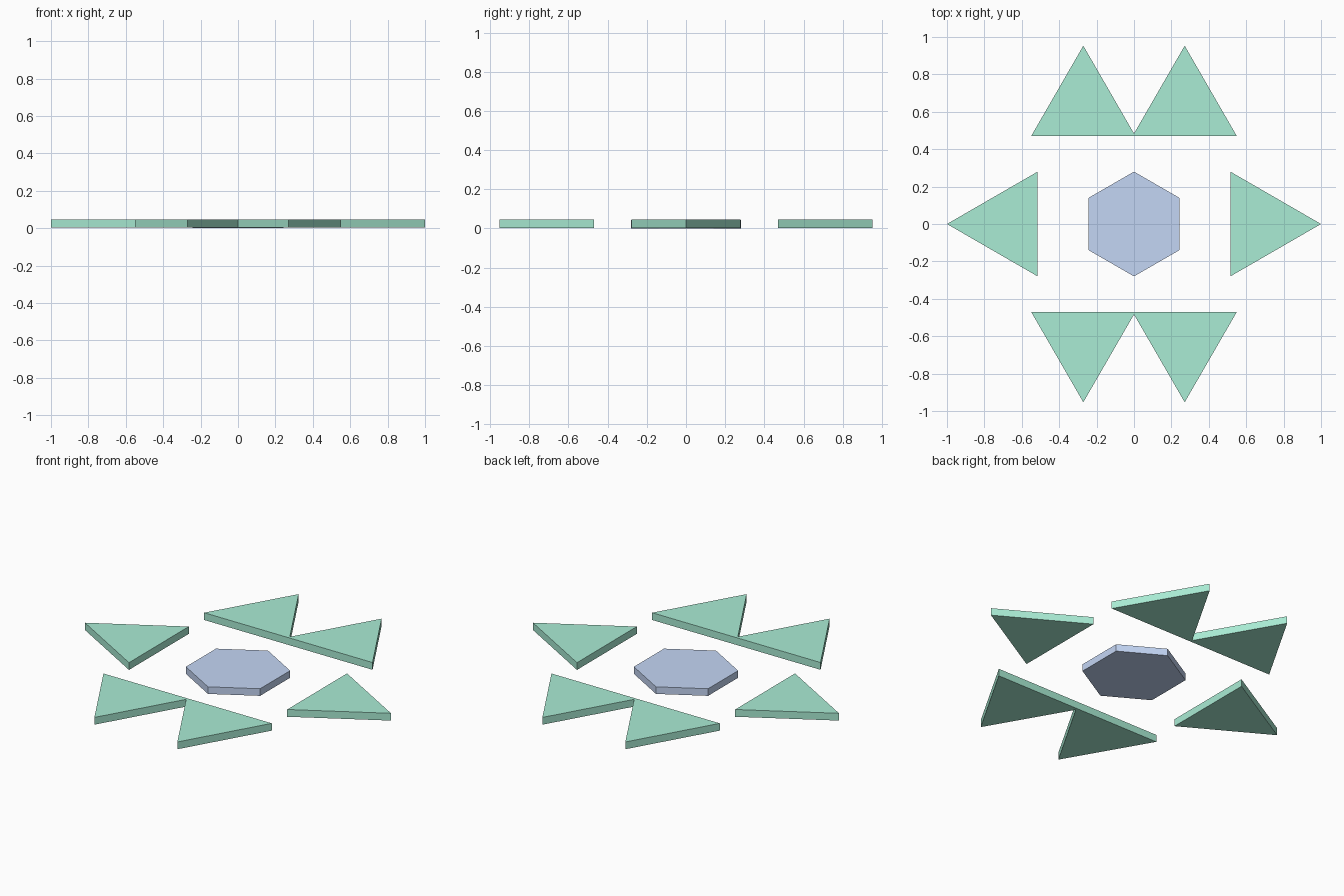
import bpy, bmesh
from math import sin, cos, radians

if "Cube" in bpy.data.objects:
    bpy.data.objects.remove(bpy.data.objects["Cube"])


def material(name, color):
    m = bpy.data.materials.new(name)
    m.diffuse_color = (*color, 1)
    m.use_nodes = True
    m.node_tree.nodes["Principled BSDF"].inputs["Base Color"].default_value = m.diffuse_color
    return m


GREEN = material("green", (0.40, 0.84, 0.66))
BLUE = material("blue", (0.55, 0.67, 0.91))


def tile(name, sides, radius, angle, x, y, z0, z1, mat):
    """Flat regular polygon slab with its first corner pointing along angle."""
    bm = bmesh.new()
    corners = [radians(angle + 360 * i / sides) for i in range(sides)]
    face = bm.faces.new([bm.verts.new((radius * cos(a), radius * sin(a), 0)) for a in corners])
    out = bmesh.ops.extrude_face_region(bm, geom=[face])
    top = [v for v in out["geom"] if isinstance(v, bmesh.types.BMVert)]
    bmesh.ops.translate(bm, verts=top, vec=(0, 0, z1 - z0))
    bmesh.ops.recalc_face_normals(bm, faces=bm.faces)
    mesh = bpy.data.meshes.new(name)
    bm.to_mesh(mesh)
    bm.free()
    mesh.materials.append(mat)
    ob = bpy.data.objects.new(name, mesh)
    ob.location = (x, y, z0)
    bpy.context.collection.objects.link(ob)


# Centre hexagon, sitting a hair lower than the triangles
tile("centre_hexagon", 6, 0.28, 90, 0, 0, 0, 0.042, BLUE)

# Side triangles pointing outward, and front / back pairs
for s, side in ((1, "right"), (-1, "left")):
    tile(f"{side}_triangle", 3, 0.322, 0 if s > 0 else 180, s * 0.678, 0, 0.003, 0.046, GREEN)
    for t, end in ((1, "back"), (-1, "front")):
        tile(f"{end}_{side}_triangle", 3, 0.322, 90 * t, s * 0.271, t * 0.631, 0.003, 0.046, GREEN)
